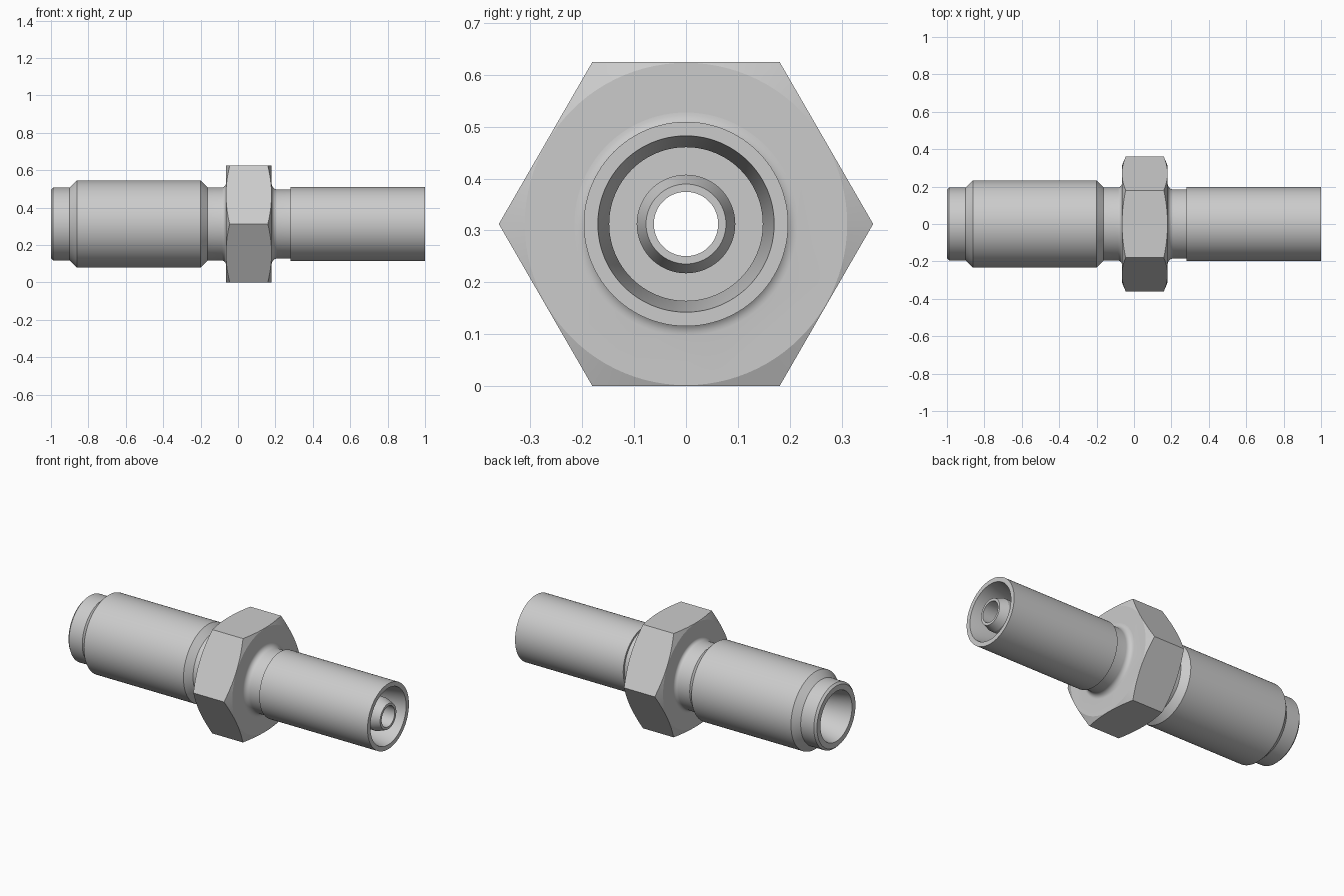
import bpy, bmesh, math
from mathutils import Matrix, Vector

if "Cube" in bpy.data.objects:
    bpy.data.objects.remove(bpy.data.objects["Cube"])

AXIS_Z = 0.3125          # height of the fitting's axis
SEG = 96

steel = bpy.data.materials.new("steel_grey")
steel.diffuse_color = (0.6, 0.6, 0.6, 1)
steel.use_nodes = True
steel.node_tree.nodes["Principled BSDF"].inputs["Base Color"].default_value = steel.diffuse_color


def finish(name, bm):
    bmesh.ops.recalc_face_normals(bm, faces=bm.faces)
    mesh = bpy.data.meshes.new(name)
    bm.to_mesh(mesh)
    bm.free()
    mesh.materials.append(steel)
    obj = bpy.data.objects.new(name, mesh)
    bpy.context.collection.objects.link(obj)
    return obj


def lathe(name, profile):
    """Turn a closed (x, radius) profile around the x axis."""
    bm = bmesh.new()
    rings = []
    for i in range(SEG):
        a = 2 * math.pi * i / SEG
        rings.append([bm.verts.new((x, r * math.sin(a), AXIS_Z + r * math.cos(a)))
                      for x, r in profile])
    n = len(profile)
    for i in range(SEG):
        a, b = rings[i], rings[(i + 1) % SEG]
        for j in range(n):
            k = (j + 1) % n
            bm.faces.new((a[j], a[k], b[k], b[j]))
    return finish(name, bm)


def fillet(cx, cr, rad, start, end, steps=8):
    """Arc points around (cx, cr), angles in degrees."""
    return [(cx + rad * math.cos(math.radians(start + (end - start) * i / steps)),
             cr + rad * math.sin(math.radians(start + (end - start) * i / steps)))
            for i in range(steps + 1)]


def boolean(obj, other, operation):
    mod = obj.modifiers.new(operation.lower(), 'BOOLEAN')
    mod.object = other
    mod.operation = operation
    mod.solver = 'EXACT'
    bpy.context.view_layer.objects.active = obj
    bpy.ops.object.modifier_apply(modifier=mod.name)
    bpy.data.objects.remove(other)


# Turned body: threaded end, neck, sleeve, hollow sleeve end with nipple, bore
HEX_L, HEX_R = -0.065, 0.18
profile = [(-1, 0.15), (-1, 0.183), (-0.988, 0.195), (-0.9, 0.195),
           (-0.862, 0.233), (-0.2, 0.233), (-0.162, 0.196)]
profile += fillet(HEX_L - 0.02, 0.216, 0.02, -90, 0)        # neck into nut
profile += [(HEX_L + 0.02, 0.216), (HEX_R - 0.02, 0.215)]
profile += fillet(HEX_R + 0.03, 0.215, 0.03, 180, 270)      # nut into neck
profile += [(0.28, 0.185), (0.28, 0.197), (1, 0.197),       # sleeve
            (1, 0.17), (0.86, 0.148), (0.42, 0.148),        # sleeve cavity
            (0.42, 0.095), (0.95, 0.095), (1, 0.077),       # nipple
            (1, 0.062), (-0.72, 0.062), (-0.72, 0.09)]      # bore and cone seat
body = lathe("fitting_body", profile)

# Hexagonal nut with chamfered corners
bm = bmesh.new()
bmesh.ops.create_cone(bm, cap_ends=True, segments=6, radius1=0.3608, radius2=0.3608,
                      depth=HEX_R - HEX_L)
bmesh.ops.rotate(bm, verts=bm.verts, matrix=Matrix.Rotation(math.pi / 2, 3, 'Y'))
# put two flats at top and bottom
top = max(v.co.z for v in bm.verts)
if top > 0.32:
    bmesh.ops.rotate(bm, verts=bm.verts, matrix=Matrix.Rotation(math.pi / 6, 3, 'X'))
bmesh.ops.translate(bm, verts=bm.verts, vec=Vector(((HEX_L + HEX_R) / 2, 0, AXIS_Z)))
nut = finish("hex_nut", bm)
chamfer = lathe("chamfer_cutter", [
    (HEX_L - 0.004, 0.301), (HEX_L + 0.026, 0.374), (HEX_R - 0.026, 0.374),
    (HEX_R + 0.004, 0.301), (HEX_R + 0.004, 0.13), (HEX_L - 0.004, 0.13)])
boolean(nut, chamfer, 'INTERSECT')
boolean(body, nut, 'UNION')

# Smooth turned surfaces, crisp edges
bpy.ops.object.select_all(action='DESELECT')
body.select_set(True)
bpy.context.view_layer.objects.active = body
bpy.ops.object.shade_smooth_by_angle(angle=math.radians(17))
